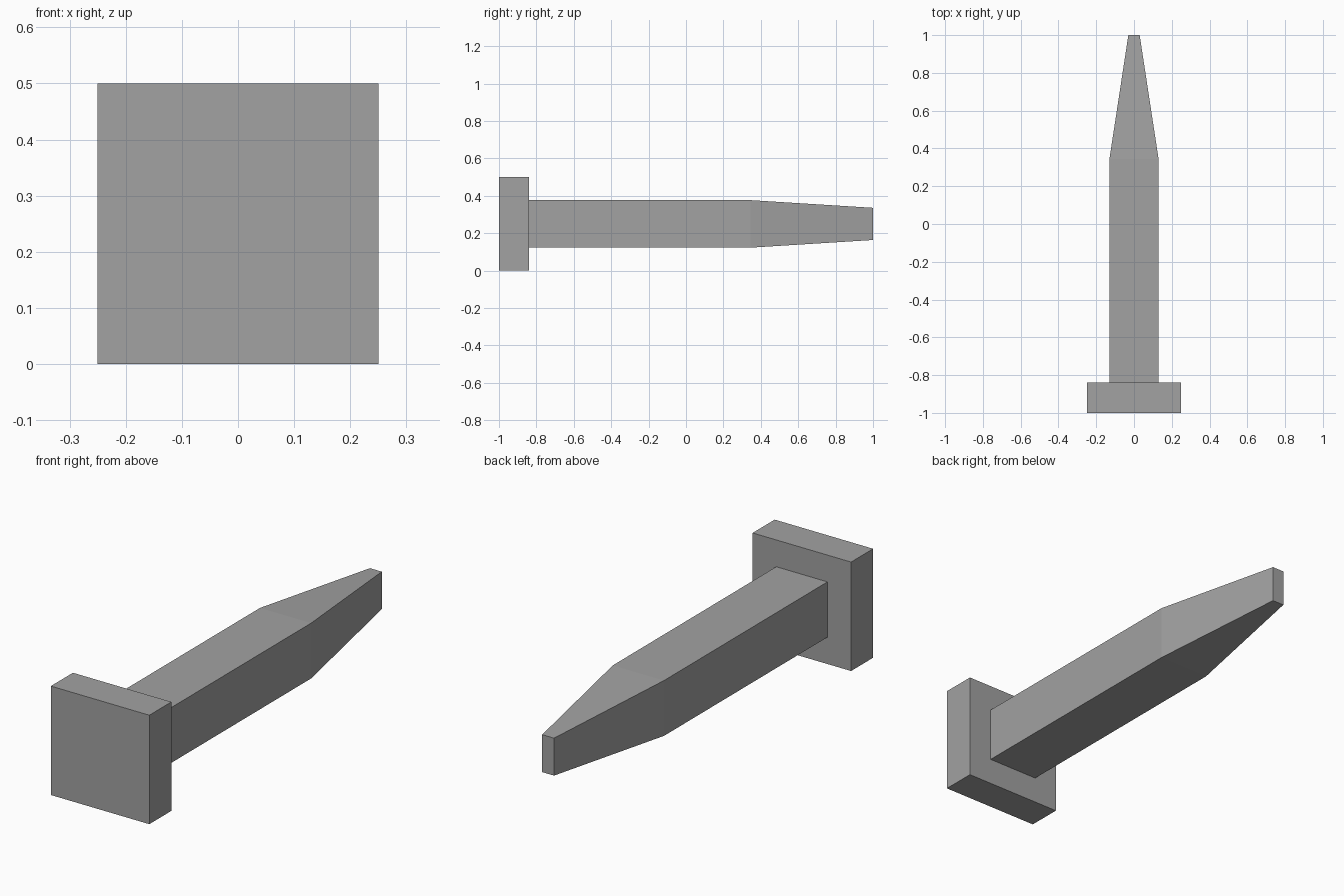
import bpy
import bmesh

cube = bpy.data.objects.get("Cube")
if cube:
    bpy.data.objects.remove(cube, do_unlink=True)

# Single grey metal
grey = bpy.data.materials.new("grey_metal")
grey.use_nodes = True
colour = (0.36, 0.36, 0.36, 1.0)
grey.diffuse_color = colour
grey.node_tree.nodes["Principled BSDF"].inputs["Base Color"].default_value = colour

MID_Z = 0.25


def loft(name, sections):
    """Closed rectangular bar along y; sections are (y, half width, half height)."""
    bm = bmesh.new()
    rings = []
    for y, w, h in sections:
        corners = ((-w, -h), (w, -h), (w, h), (-w, h))
        rings.append([bm.verts.new((x, y, MID_Z + z)) for x, z in corners])
    for a, b in zip(rings, rings[1:]):
        for i in range(4):
            j = (i + 1) % 4
            bm.faces.new((a[i], a[j], b[j], b[i]))
    bm.faces.new(rings[0])
    bm.faces.new(rings[-1])
    bmesh.ops.recalc_face_normals(bm, faces=bm.faces[:])
    mesh = bpy.data.meshes.new(name)
    bm.to_mesh(mesh)
    bm.free()
    mesh.materials.append(grey)
    obj = bpy.data.objects.new(name, mesh)
    bpy.context.collection.objects.link(obj)
    return obj


# Square head plate at the front
loft("head", [(-1.0, 0.25, 0.25), (-0.84, 0.25, 0.25)])

# Square shank running into a chisel-shaped tip
loft("shank", [(-0.84, 0.13, 0.127), (0.345, 0.13, 0.127), (1.0, 0.03, 0.086)])
